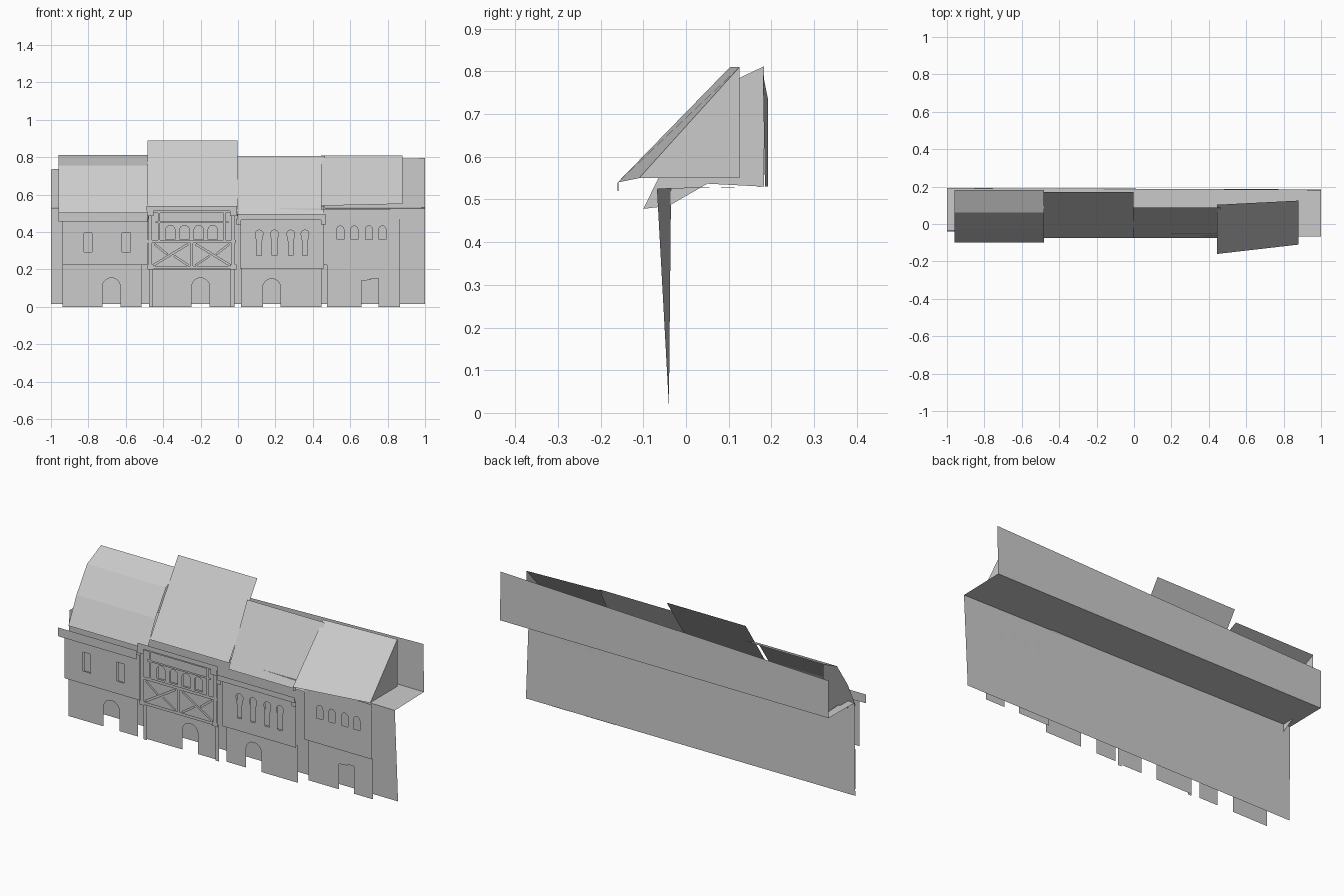
import bpy, bmesh, math
from mathutils import Vector

cube = bpy.data.objects.get("Cube")
if cube:
    bpy.data.objects.remove(cube, do_unlink=True)

stone = bpy.data.materials.new("plain_grey")
stone.use_nodes = True
GREY = (0.6, 0.6, 0.6, 1)
stone.diffuse_color = GREY
stone.node_tree.nodes["Principled BSDF"].inputs["Base Color"].default_value = GREY


def finish(name, bm):
    mesh = bpy.data.meshes.new(name)
    bm.to_mesh(mesh)
    bm.free()
    mesh.materials.append(stone)
    obj = bpy.data.objects.new(name, mesh)
    bpy.context.collection.objects.link(obj)
    return obj


def strip(name, rows):
    """Sheet joining successive pairs of left and right points."""
    bm = bmesh.new()
    pairs = [[bm.verts.new(p) for p in row] for row in rows]
    for (a, b), (c, d) in zip(pairs, pairs[1:]):
        bm.faces.new((a, b, d, c))
    return finish(name, bm)


def polygon(name, pts):
    bm = bmesh.new()
    bm.faces.new([bm.verts.new(p) for p in pts])
    return finish(name, bm)


def sheet(name, y, outline, holes=()):
    """Flat upright sheet with openings, facing the front."""
    bm = bmesh.new()
    for loop in [outline, *holes]:
        vs = [bm.verts.new((x, y, z)) for x, z in loop]
        for i, v in enumerate(vs):
            bm.edges.new((vs[i - 1], v))
    bmesh.ops.triangle_fill(bm, use_beauty=True, edges=bm.edges[:], normal=(0, -1, 0))
    for f in bm.faces:
        f.normal_update()
        if f.normal.y > 0:
            f.normal_flip()
    return finish(name, bm)


def rect(x0, x1, z0, z1):
    return [(x0, z0), (x1, z0), (x1, z1), (x0, z1)]


def arch(cx, w, z0, z1, foot=None, steps=8):
    """Round-headed opening; a narrow foot makes it flare upwards."""
    r, f = w / 2, (foot or w) / 2
    head = [(cx - r * math.cos(math.pi * i / steps), z1 - r + r * math.sin(math.pi * i / steps))
            for i in range(steps + 1)]
    if foot:
        neck = z0 + (z1 - z0) * 0.55
        head = [(cx - f, neck)] + head + [(cx + f, neck)]
    return [(cx - f, z0)] + head + [(cx + f, z0)]


def notched(x0, x1, z1, opening):
    """Ground-floor outline with a doorway cut from its lower edge."""
    return [(x0, 0)] + opening + [(x1, 0), (x1, z1), (x0, z1)]


def beam(name, y, a, b, w):
    """Flat timber between two points."""
    a, b = Vector(a), Vector(b)
    d = (b - a).normalized() * w / 2
    n = Vector((-d.y, d.x))
    sheet(name, y, [tuple(p) for p in (a - n, b - n, b + n, a + n)])


def storey(name, y, x0, x1, z0, z1, windows):
    """Upper wall with windows and panes set just behind them."""
    sheet(name + "_upper_wall", y, rect(x0, x1, z0, z1), windows)
    for i, w in enumerate(windows):
        xs, zs = [p[0] for p in w], [p[1] for p in w]
        sheet(f"{name}_window_pane_{i + 1}", y + 0.014,
              rect(min(xs) - .004, max(xs) + .004, min(zs) - .004, max(zs) + .004))


# Backing wall, shelf and rear parapet, all long sheets
strip("backing_wall", [[(-1, -.04, .015), (1, -.04, .015)], [(-1, -.035, .527), (1, -.068, .525)]])
strip("rear_shelf", [[(-1, -.035, .527), (1, -.068, .525)], [(-1, .192, .53), (1, .185, .53)]])
strip("rear_parapet", [[(-1, .192, .53), (1, .185, .53)], [(-1, .192, .735), (1, .18, .795)]])

# Broken-pitch roof of the first house, with its end wall
pitch = [(-.1, .478), (-.03, .62), (.062, .755), (.183, .812)]
strip("first_roof", [[(-.96, y, z), (-.48, y, z)] for y, z in pitch])
polygon("first_roof_end", [(-.96, y, z) for y, z in
                           [(-.04, .485)] + pitch[:1] + pitch[1:] + [(.183, .53), (.05, .537)]])

# Straight roofs
strip("second_roof", [[(-.483, -.075, .52), (-.003, -.075, .52)],
                      [(-.483, .172, .89), (-.003, .172, .89)]])
strip("third_roof", [[(-.005, -.075, .485), (.465, -.075, .485)],
                     [(-.005, .087, .805), (.465, .087, .805)]])
strip("fourth_roof", [[(.445, -.16, .54), (.88, -.11, .55)],
                      [(.445, .103, .81), (.88, .125, .81)]])
polygon("fourth_roof_gable", [(.88, -.11, .55), (.88, .125, .55), (.88, .125, .81)])
strip("fourth_roof_fascia", [[(.445, -.16, .52), (.46, -.158, .52)],
                             [(.445, -.16, .54), (.46, -.158, .54)]])

# First house
sheet("first_lower_wall", -.13, notched(-.937, -.517, .222, arch(-.677, .095, 0, .155)))
storey("first", -.167, -.937, -.48, .222, .47,
       [rect(c - .022, c + .022, .29, .395) for c in (-.842 + .04, -.597)])
for i, c in enumerate((-.802, -.597)):
    sheet(f"first_window_sill_{i + 1}", -.171, rect(c - .024, c + .024, .284, .294))
sheet("first_eaves_board", -.19, rect(-.96, -.483, .455, .503))

# Second house, timber framed
sheet("second_lower_wall", -.128, notched(-.465, -.035, .205, arch(-.2, .095, 0, .155)))
storey("second", -.15, -.48, -.02, .2, .51,
       [arch(c, .05, .36, .435) for c in (-.362, -.286, -.21, -.135)])
FRAME = -.16
for z in (.21, .348, .508):
    beam("second_rail", FRAME, (-.482, z), (-.012, z), .016)
mid = -.247
for side in (-1, 1):
    edge = mid + side * .222
    beam("second_corner_post", FRAME - .003, (edge, .2), (edge, .515), .018)
    beam("second_ground_post", -.14, (edge - side * .004, 0), (edge - side * .004, .2), .022)
    beam("second_inner_post", FRAME, (mid + side * .175, .35), (mid + side * .175, .5), .012)
    beam("second_long_brace", FRAME, (mid + side * .205, .222), (mid + side * .02, .335), .013)
    beam("second_short_brace", FRAME, (mid + side * .2, .335), (mid + side * .13, .28), .012)
    beam("second_foot_brace", FRAME, (mid + side * .02, .222), (mid + side * .095, .272), .012)
    sheet("second_bracket_top", FRAME - .015, rect(edge - .018, edge + .018, .485, .52))
    sheet("second_bracket_foot", FRAME - .006, rect(edge - .016, edge + .016, .2, .225))
beam("second_centre_post", FRAME, (mid, .21), (mid, .345), .014)
beam("second_head_rail", FRAME - .002, (-.44, .452), (-.05, .452), .01)
sheet("second_eaves_board", -.172, rect(-.49, -.005, .512, .538))

# Third house
sheet("third_lower_wall", -.12, notched(.015, .447, .205, arch(.18, .095, 0, .15)))
storey("third", -.148, .01, .45, .205, .47,
       [arch(c, .042, .275, .41, foot=.026) for c in (.113, .195, .282, .358)])
sheet("third_eaves_board", -.178, rect(-.002, .468, .465, .495))
beam("third_side_post", -.152, (.452, .205), (.452, .465), .014)
for x in (.003, .457):
    sheet("third_bracket", -.17, rect(x - .014, x + .014, .44, .468))

# Fourth house
sheet("fourth_lower_wall", -.065, notched(.475, .865, .222, rect(.66, .75, 0, .145)[:1]
      + [(.66, .14), (.71, .143), (.71, .15), (.75, .15), (.75, 0)]))
storey("fourth", -.073, .455, .865, .222, .522,
       [arch(c, .038, .36, .432) for c in (.547, .622, .7, .772)])
